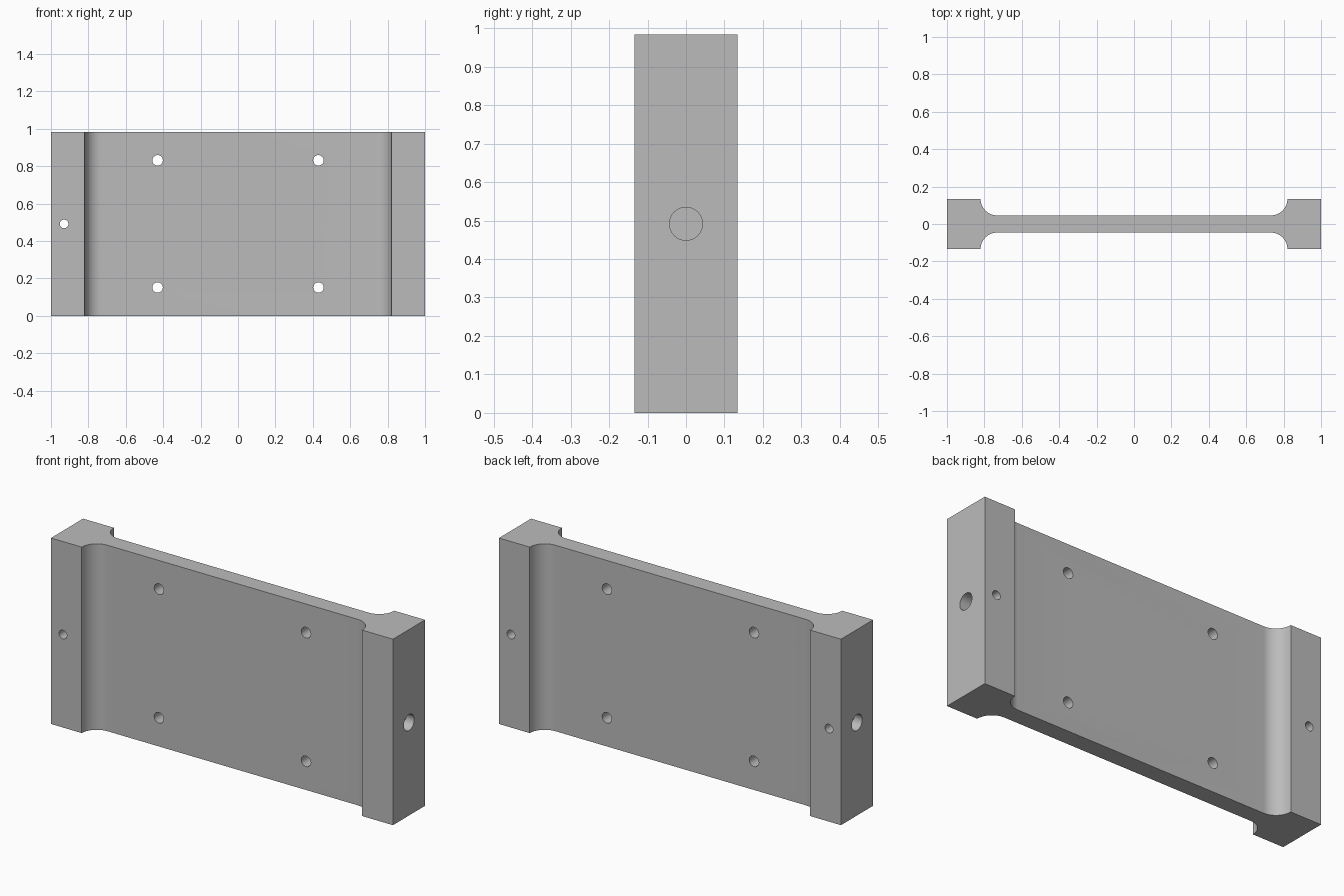
import bpy, bmesh
from math import sin, cos, pi, radians
from mathutils import Matrix

cube = bpy.data.objects.get("Cube")
if cube:
    bpy.data.objects.remove(cube, do_unlink=True)

HEIGHT, HALF_DEPTH, HALF_WEB = 0.983, 0.134, 0.046
BLOCK_X = 0.82                      # inner face of the end blocks
FILLET = HALF_DEPTH - HALF_WEB
MID = HEIGHT / 2

metal = bpy.data.materials.new("grey metal")
metal.use_nodes = True
grey = (0.5, 0.5, 0.5, 1)
metal.diffuse_color = grey
metal.node_tree.nodes["Principled BSDF"].inputs["Base Color"].default_value = grey


def make_object(name, bm):
    bmesh.ops.recalc_face_normals(bm, faces=bm.faces)
    mesh = bpy.data.meshes.new(name)
    bm.to_mesh(mesh)
    bm.free()
    obj = bpy.data.objects.new(name, mesh)
    mesh.materials.append(metal)
    bpy.context.collection.objects.link(obj)
    return obj


# Plate: one quarter of the plan profile, mirrored round and extruded upward
quarter = [(1, 0), (1, HALF_DEPTH), (BLOCK_X, HALF_DEPTH)][1:]
steps = 16
for i in range(1, steps + 1):
    a = i / steps * pi / 2
    quarter.append((BLOCK_X - FILLET + FILLET * cos(a), HALF_DEPTH - FILLET * sin(a)))
back = quarter + [(-x, y) for x, y in reversed(quarter)]
outline = back + [(x, -y) for x, y in reversed(back)]

bm = bmesh.new()
base = bm.faces.new([bm.verts.new((x, y, 0)) for x, y in outline])
extruded = bmesh.ops.extrude_face_region(bm, geom=[base])
top = [v for v in extruded["geom"] if isinstance(v, bmesh.types.BMVert)]
bmesh.ops.translate(bm, verts=top, vec=(0, 0, HEIGHT))
plate = make_object("mounting_plate", bm)


def drill(name, radius, length, centre, axis):
    """Cut a round hole along the given axis."""
    bm = bmesh.new()
    turn = Matrix.Rotation(pi / 2, 4, "X" if axis == "Y" else "Y")
    bmesh.ops.create_cone(bm, cap_ends=True, segments=32, radius1=radius, radius2=radius,
                          depth=length, matrix=Matrix.Translation(centre) @ turn)
    cutter = make_object(name, bm)
    cutter.hide_render = True
    mod = plate.modifiers.new(name, "BOOLEAN")
    mod.operation, mod.solver, mod.object = "DIFFERENCE", "EXACT", cutter
    bpy.context.view_layer.objects.active = plate
    bpy.ops.object.modifier_apply(modifier=name)
    bpy.data.objects.remove(cutter, do_unlink=True)


# Four mounting holes through the web
for x in (-0.43, 0.43):
    for z in (-0.34, 0.34):
        drill("mounting_hole", 0.028, 0.4, (x, 0, MID + z), "Y")

# Blind bore in each end
for side in (-1, 1):
    drill("end_bore", 0.043, 0.4, (side, 0, MID), "X")

# Locking screw holes: right through on one block, from the back only on the other
drill("through_screw_hole", 0.023, 0.4, (-0.93, 0, MID), "Y")
drill("back_screw_hole", 0.023, 0.2, (0.93, 0.1, MID), "Y")

# Smooth fillets and bores with crisp edges
bpy.ops.object.select_all(action="DESELECT")
plate.select_set(True)
bpy.context.view_layer.objects.active = plate
bpy.ops.object.shade_smooth_by_angle(angle=radians(30))
